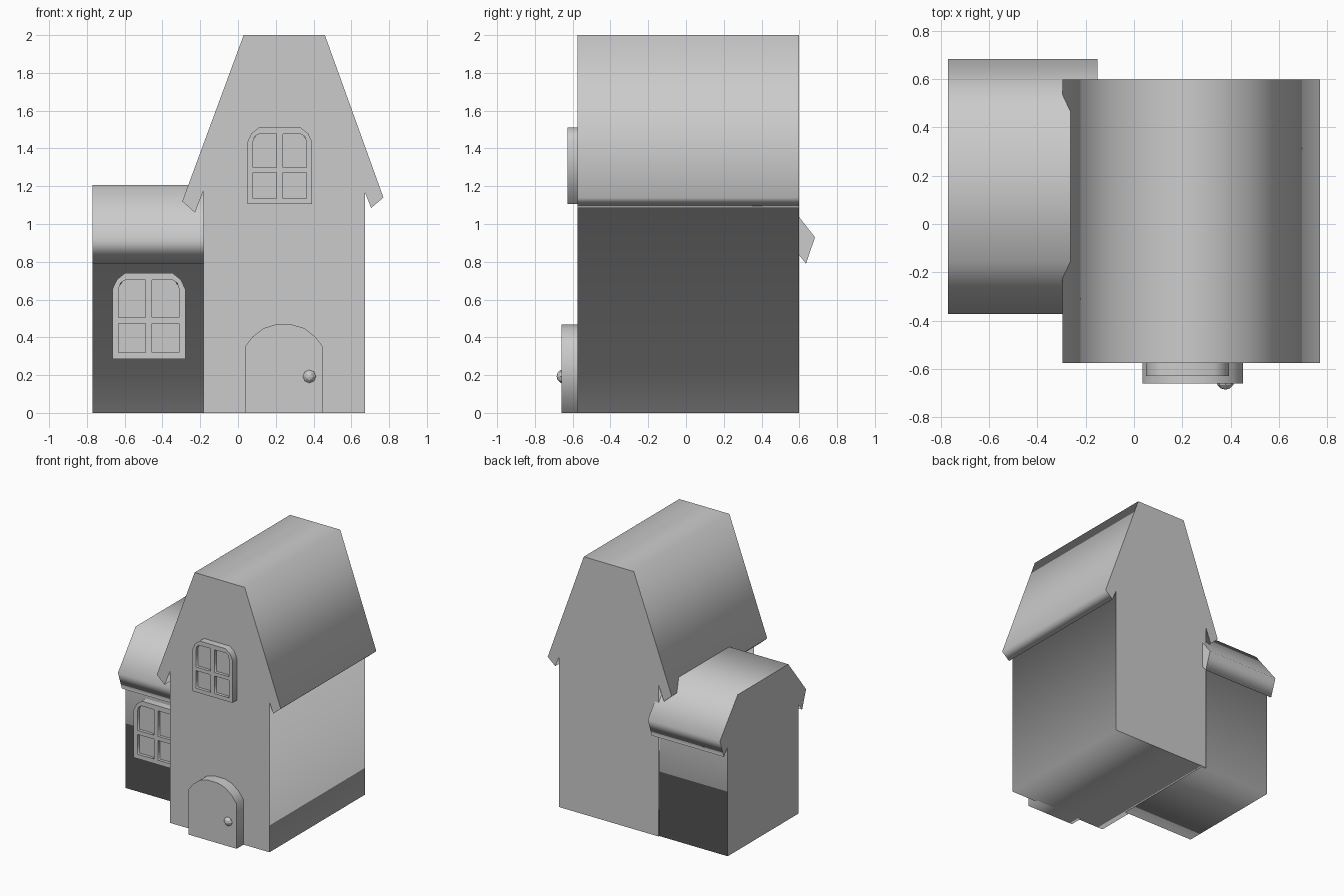
import bpy
from math import pi

if "Cube" in bpy.data.objects:
    bpy.data.objects.remove(bpy.data.objects["Cube"])


def extrude(name, loops, a, b, axis='Y'):
    """Fill closed 2D loops (inner loops are holes) and extrude from a to b along axis."""
    cu = bpy.data.curves.new(name, 'CURVE')
    cu.dimensions = '2D'
    cu.fill_mode = 'BOTH'
    cu.extrude = abs(b - a) / 2
    for pts in loops:
        sp = cu.splines.new('POLY')
        sp.points.add(len(pts) - 1)
        for p, (u, v) in zip(sp.points, pts):
            p.co = (u, v, 0, 1)
        sp.use_cyclic_u = True
    ob = bpy.data.objects.new(name, cu)
    bpy.context.collection.objects.link(ob)
    mid = (a + b) / 2
    if axis == 'Y':
        ob.location, ob.rotation_euler = (0, mid, 0), (pi / 2, 0, 0)
    else:
        ob.location, ob.rotation_euler = (mid, 0, 0), (pi / 2, 0, pi / 2)
    bpy.ops.object.select_all(action='DESELECT')
    ob.select_set(True)
    bpy.context.view_layer.objects.active = ob
    bpy.ops.object.convert(target='MESH')
    ob = bpy.context.object
    ob.name = name
    return ob


def mirrored(half, c=0.0):
    """Close a right-hand half outline by mirroring it about u = c."""
    return [(c + u, v) for u, v in half] + [(c - u, v) for u, v in reversed(half)]


# Tower with steep roof and hooked eaves
tower = [(-.183, 0), (.673, 0), (.673, 1.165), (.705, 1.085), (.77, 1.14), (.46, 2),
         (.03, 2), (-.295, 1.12), (-.228, 1.06), (-.183, 1.175)]
extrude("tower", [tower], -.575, .597)

# Side wing, same idea turned sideways
wing = mirrored([(.433, 0), (.433, .85), (.48, .79), (.528, .93), (.31, 1.207)], .155)
extrude("side_wing", [wing], -.77, -.15, 'X')


# Arched four-pane windows
def window(name, x, z, s, y):
    def place(pts):
        return [(x + u * s, z + v * s) for u, v in pts]
    outline = place(mirrored([(.193, 0), (.193, .37), (.17, .42), (.125, .456)]))
    lower = [(.018, .035), (.16, .035), (.16, .188), (.018, .188)]
    upper = [(.018, .22), (.16, .22), (.16, .37), (.15, .403), (.126, .418), (.018, .418)]
    panes = [place([(m * u, v) for u, v in p]) for p in (lower, upper) for m in (-1, 1)]
    extrude(name + "_frame", [outline] + panes, y - .053, y + .01)
    extrude(name + "_glass", [place(mirrored([(.175, .015), (.175, .36), (.12, .44)]))],
            y - .03, y + .01)


window("tower_window", .221, 1.105, .888, -.575)
window("wing_window", -.472, .285, 1, -.278)

# Arched door
door = mirrored([(.207, 0), (.207, .35), (.166, .403), (.107, .449), (.045, .467)], .243)
extrude("door", [door], -.66, -.56)

# Door knob
bpy.ops.mesh.primitive_uv_sphere_add(segments=8, ring_count=6, radius=.038,
                                     location=(.378, -.647, .193), rotation=(pi / 2, 0, 0))
bpy.context.object.name = "door_knob"
